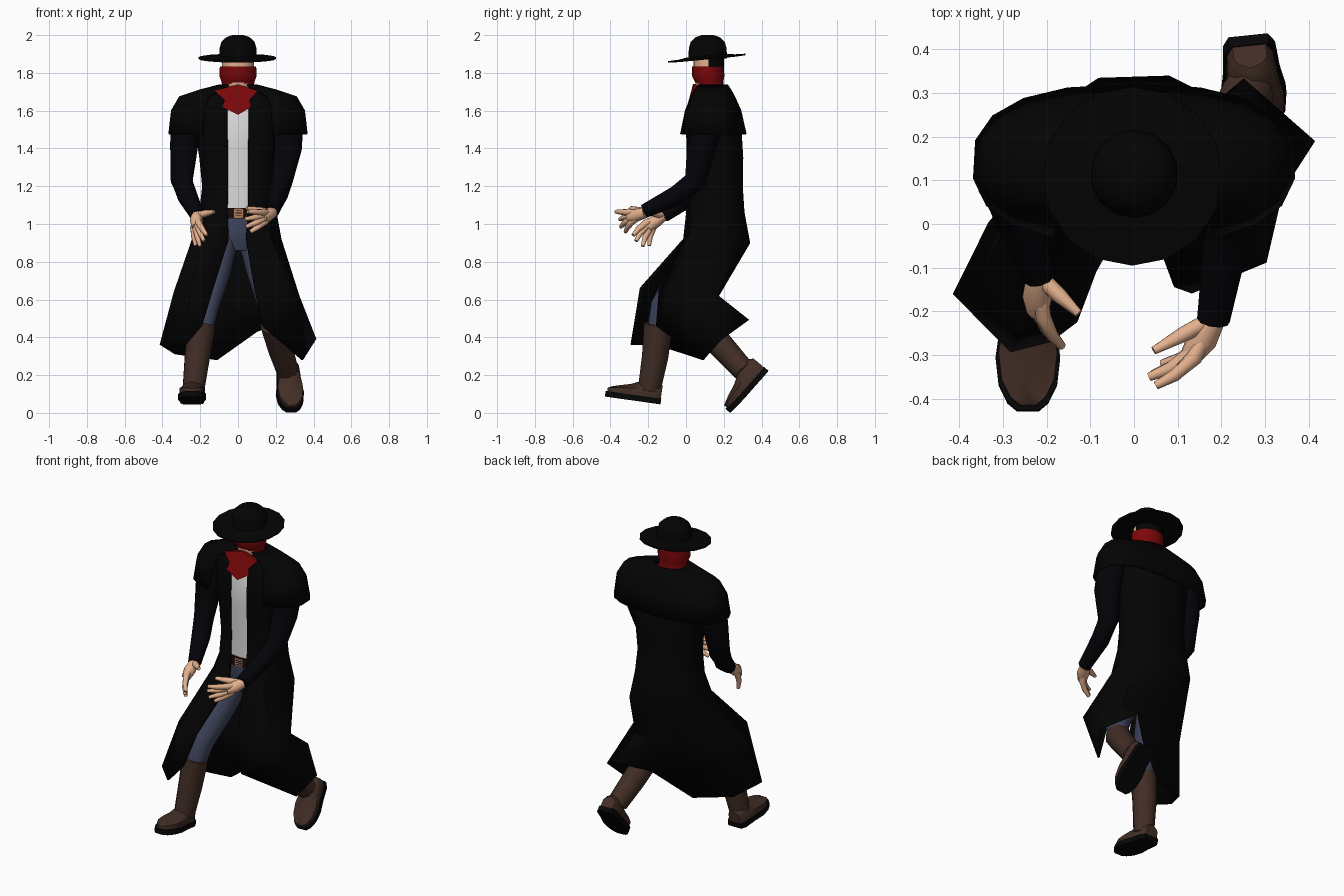
import bpy, bmesh, math
from mathutils import Vector, Matrix

if "Cube" in bpy.data.objects:
    bpy.data.objects.remove(bpy.data.objects["Cube"])


def mat(name, r, g, b):
    m = bpy.data.materials.new(name)
    m.diffuse_color = (r, g, b, 1)
    m.use_nodes = True
    m.node_tree.nodes["Principled BSDF"].inputs["Base Color"].default_value = m.diffuse_color
    return m


BLACK = mat("coat black", .0011, .0011, .0012)
NAVY = mat("sleeve dark navy", .0012, .0012, .0026)
RED = mat("scarf red", .2, .0022, .003)
SKIN = mat("skin", .78, .44, .27)
WHITE = mat("shirt white", .7, .7, .7)
JEANS = mat("jeans blue", .05, .06, .11)
BROWN = mat("boot brown", .055, .027, .019)
SOLE = mat("sole black", .002, .002, .002)
BELT = mat("belt dark brown", .008, .004, .003)
COPPER = mat("buckle copper", .45, .2, .1)


def loft(name, rings, mats, closed=True, cap=True, thick=0, rule=None, xf=None):
    """Skin a list of equal-sized point rings."""
    bm = bmesh.new()
    vs = [[bm.verts.new(p) for p in r] for r in rings]
    n = len(rings[0])
    for a, b in zip(vs, vs[1:]):
        for i in range(n if closed else n - 1):
            j = (i + 1) % n
            bm.faces.new((a[i], a[j], b[j], b[i]))
    if closed and cap:
        bm.faces.new(vs[0])
        bm.faces.new(vs[-1][::-1])
    if xf:
        bm.transform(xf)
    bmesh.ops.recalc_face_normals(bm, faces=bm.faces)
    if rule:
        for f in bm.faces:
            f.material_index = rule(f.calc_center_median())
    me = bpy.data.meshes.new(name)
    bm.to_mesh(me)
    bm.free()
    for m in (mats if isinstance(mats, list) else [mats]):
        me.materials.append(m)
    ob = bpy.data.objects.new(name, me)
    bpy.context.collection.objects.link(ob)
    if thick:
        s = ob.modifiers.new("thickness", 'SOLIDIFY')
        s.thickness, s.offset = thick, 0
    return ob


def ring(z, cy, rx, ry, n=16, gap=0, p=1.0):
    """Horizontal superellipse, optionally open at the front by a half-width gap."""
    g = math.asin((gap / rx) ** (1 / p)) if gap else 0
    pw = lambda v: math.copysign(abs(v) ** p, v)
    steps = n - 1 if gap else n
    ts = [g + i * (2 * math.pi - 2 * g) / steps for i in range(n)]
    return [(-rx * pw(math.sin(t)), cy - ry * pw(math.cos(t)), z) for t in ts]


def tube(name, pts, m, n=10):
    """Round limb through (x, y, z, radius) points."""
    P = [Vector(q[:3]) for q in pts]
    rings = []
    for i, q in enumerate(pts):
        d = (P[min(i + 1, len(P) - 1)] - P[max(i - 1, 0)]).normalized()
        u = d.cross(Vector((0.31, 1, 0.2))).normalized()
        v = d.cross(u)
        rings.append([P[i] + q[3] * (u * math.cos(a) + v * math.sin(a))
                      for a in (2 * math.pi * k / n for k in range(n))])
    return loft(name, rings, m)


# Coat body, with the swinging skirt hand-placed below the waist
body = [ring(z, cy, rx, ry, 10, .056, .85) for z, cy, rx, ry in (
    (1.725, .135, .1, .08), (1.69, .138, .19, .1), (1.6, .143, .235, .133),
    (1.48, .15, .22, .147), (1.35, .155, .2, .15), (1.2, .155, .185, .147),
    (1.06, .157, .2, .155))]
hips = [(-.05, -.01, .92), (-.17, 0, .93), (-.235, .1, .93), (-.2, .25, .92), (-.08, .33, .9),
        (.08, .335, .9), (.19, .28, .9), (.225, .15, .92), (.17, .01, .92), (.042, -.01, .92)]
knees = [(-.13, -.22, .66), (-.25, -.24, .66), (-.335, -.1, .64), (-.28, .06, .62), (-.1, .165, .62),
         (.1, .17, .62), (.23, .165, .62), (.32, .05, .62), (.3, -.085, .63), (.09, -.14, .65)]
hem = [(-.19, -.265, .46), (-.28, -.29, .36), (-.41, -.16, .36), (-.33, 0, .31), (-.11, .09, .28),
       (.1, .2, .43), (.25, .33, .49), (.41, .19, .39), (.34, .09, .28), (.13, -.155, .46)]
loft("long_coat", body + [hips, knees, hem], BLACK, closed=False, thick=.01)

# Shoulder cape, sloping down and out from the collar
loft("shoulder_cape", [ring(z, cy, rx, ry, 17, rx * .5, .8) for z, cy, rx, ry in (
    (1.735, .14, .095, .078), (1.708, .138, .2, .098), (1.672, .138, .31, .118),
    (1.6, .138, .352, .15), (1.475, .138, .366, .178))], BLACK, closed=False, thick=.01)

# Shirt, belt, buckle, jeans seat
loft("shirt", [ring(z, cy, rx, ry, p=.85) for z, cy, rx, ry in (
    (1.67, .138, .13, .09), (1.59, .145, .2, .128), (1.4, .155, .185, .14),
    (1.2, .155, .165, .135), (1.05, .155, .17, .138))], WHITE)
loft("belt", [ring(z, .155, .18, .15, p=.85) for z in (1.085, 1.03)], BELT)
buckle = [[(x, y, z) for x, z in ((-.024, 1.033), (.03, 1.033), (.03, 1.082), (-.024, 1.082))]
          for y in (.008, -.001)]
loft("belt_buckle", buckle, COPPER)
for z in (1.046, 1.058, 1.07):
    loft("buckle_groove", [[(x, y, z + h) for x, h in ((-.014, -.002), (.02, -.002), (.02, .002), (-.014, .002))]
                           for y in (.002, -.003)], BELT)
loft("jeans_seat", [ring(z, .15, rx, ry, p=.9) for z, rx, ry in (
    (1.04, .17, .14), (.95, .18, .145), (.86, .11, .11))], JEANS)

# Head: face in front, hair behind; scarf over the lower half
loft("head", [ring(z, .12, rx, ry) for z, rx, ry in (
    (1.7, .07, .06), (1.78, .083, .078), (1.83, .085, .08), (1.9, .085, .08))],
    [SKIN, BLACK], rule=lambda c: int(c.y > .105))
loft("scarf", [ring(z, cy, rx, ry) for z, cy, rx, ry in (
    (1.835, .117, .096, .084), (1.785, .117, .099, .086), (1.755, .122, .088, .076),
    (1.725, .13, .083, .068), (1.66, .13, .12, .08))], RED)
tail = [(-.125, .05, 1.705), (-.07, .025, 1.655), (-.085, .012, 1.62), (0, .002, 1.578),
        (.07, .012, 1.62), (.06, .025, 1.655), (.105, .05, 1.705), (0, .045, 1.74)]
loft("scarf_tail", [[(x, y + d, z) for x, y, z in tail] for d in (-.008, .012)], RED)

# Hat: upright crown, tilted brim
loft("hat_crown", [ring(z, .115, r, r, 14) for z, r in (
    (1.875, .102), (1.93, .1), (1.965, .09), (1.99, .062), (2.0, .03))], BLACK)
tilt = Matrix.Translation((-.004, .11, 1.877)) @ Matrix.Rotation(math.radians(5.5), 4, 'X')
loft("hat_brim", [ring(z, 0, r, r, 16) for z, r in (
    (.015, .1), (.007, .15), (.005, .206), (-.003, .206), (-.006, .15), (-.006, .1))], BLACK, xf=tilt)

# Arms
tube("left_sleeve", [(-.24, .14, 1.62, .06), (-.275, .135, 1.55, .08), (-.285, .12, 1.42, .078),
                     (-.298, .09, 1.23, .06), (-.265, .01, 1.14, .053), (-.216, -.12, 1.045, .038)], NAVY)
tube("right_sleeve", [(.24, .14, 1.62, .06), (.27, .125, 1.55, .08), (.265, .08, 1.4, .076),
                      (.232, .05, 1.23, .06), (.21, -.05, 1.15, .053), (.182, -.22, 1.068, .038)], NAVY)


def hand(side, wrist, bulge, tips, thumb):
    w, b = Vector(wrist), Vector(bulge)
    mid = sum((Vector(t) for t in tips), Vector()) / 4
    tube(side + "_palm", [(*w, .03), (*(w.lerp(mid, .25) + b * .6), .036),
                          (*(w.lerp(mid, .5) + b), .026)], SKIN, 8)
    for i, t in enumerate(tips):
        t = Vector(t)
        tube(f"{side}_finger_{i + 1}", [(*w, .016), (*(w.lerp(t, .45) + b), .019),
                                        (*(w.lerp(t, .75) + b * .7), .015), (*t, .01)], SKIN, 8)
    t = Vector(thumb)
    tube(side + "_thumb", [(*w, .02), (*w.lerp(t, .5), .019), (*t, .01)], SKIN, 8)


hand("left", (-.218, -.12, 1.045), (-.014, -.02, .008),
     [(-.165, -.28, .94), (-.18, -.265, .91), (-.2, -.23, .882), (-.225, -.195, .885)], (-.127, -.205, 1.065))
hand("right", (.182, -.215, 1.06), (.015, -.022, 0),
     [(.05, -.37, 1.065), (.035, -.35, 1.025), (.042, -.345, .985), (.065, -.32, .958)], (.045, -.29, 1.085))

# Legs and boots
tube("left_jeans_leg", [(-.085, .14, .96, .1), (-.12, 0, .75, .085),
                        (-.17, -.12, .56, .07), (-.19, -.145, .44, .06)], JEANS)
tube("right_jeans_leg", [(.085, .14, .96, .1), (.125, .08, .75, .082),
                         (.175, .06, .56, .07), (.2, .1, .44, .06)], JEANS)
tube("left_boot_shaft", [(-.192, -.147, .47, .076), (-.215, -.163, .3, .07), (-.236, -.195, .12, .06)], BROWN)
tube("right_boot_shaft", [(.19, .085, .47, .074), (.225, .2, .34, .068), (.262, .305, .225, .06)], BROWN)

foot = ((.068, .038, .1), (.04, .053, .125), (-.04, .058, .112), (-.1, .067, .085),
        (-.16, .06, .07), (-.2, .04, .058), (-.218, .018, .048))
for side, loc, pitch, yaw in (("left", (-.243, -.205, .055), -8, 0), ("right", (.266, .385, .17), 48, 6)):
    xf = (Matrix.Translation(loc) @ Matrix.Rotation(math.radians(yaw), 4, 'Z')
          @ Matrix.Rotation(math.radians(pitch), 4, 'X'))
    loft(side + "_boot_foot", [[(-w, y, .02), (-w, y, .03 + h * .4), (-.7 * w, y, h * .85), (0, y, h),
                                (.7 * w, y, h * .85), (w, y, .03 + h * .4), (w, y, .02)]
                               for y, w, h in foot], BROWN, xf=xf)
    loft(side + "_boot_sole", [[(-w - .007, y * 1.04, 0), (-w - .007, y * 1.04, .03),
                                (w + .007, y * 1.04, .03), (w + .007, y * 1.04, 0)]
                               for y, w, h in foot], SOLE, xf=xf)

# Smooth shading with sharp edges kept
bpy.ops.object.select_all(action='SELECT')
bpy.context.view_layer.objects.active = bpy.data.objects["long_coat"]
bpy.ops.object.shade_smooth_by_angle(angle=math.radians(50))
